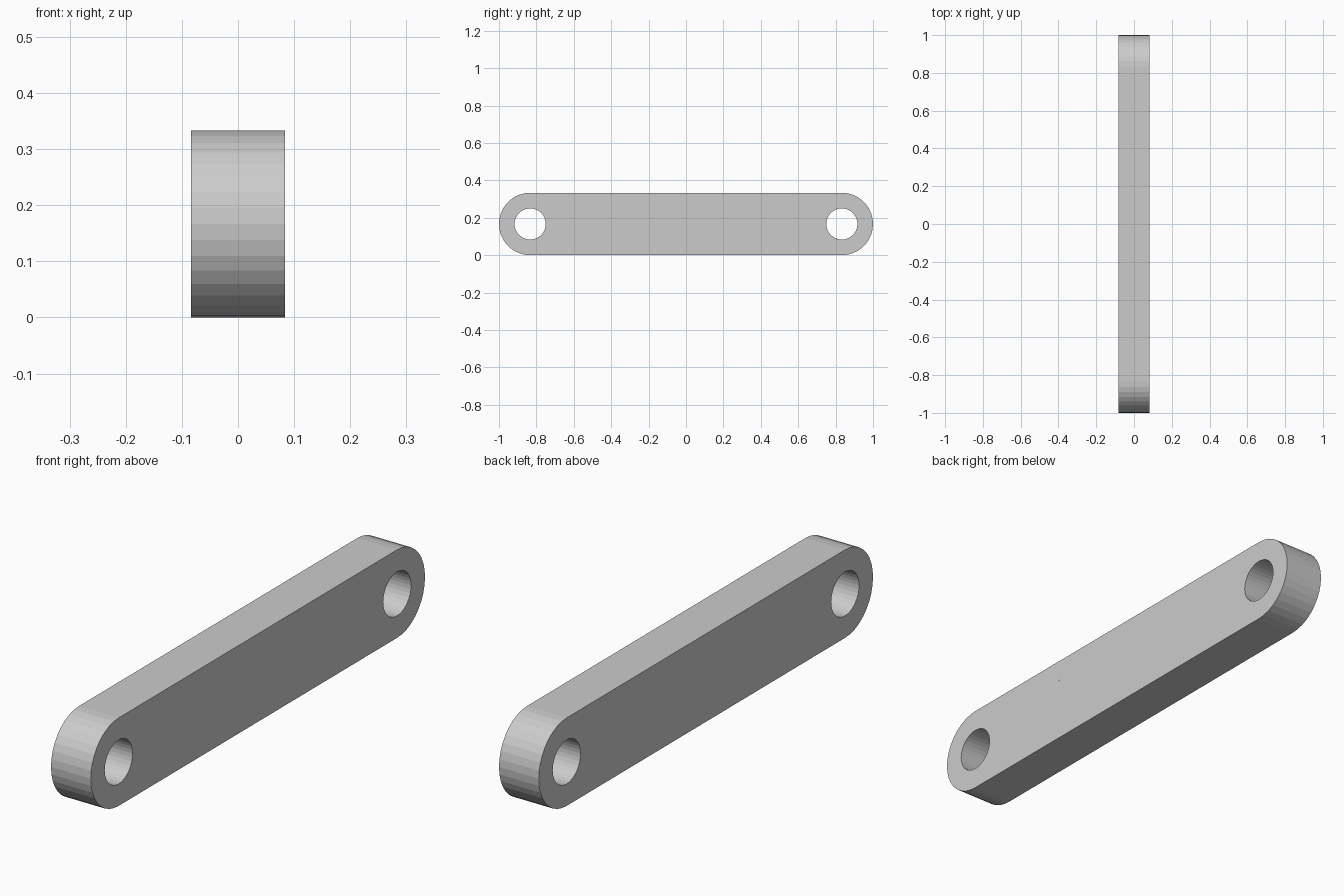
import bpy
from math import cos, sin, pi
from mathutils import Matrix

if "Cube" in bpy.data.objects:
    bpy.data.objects.remove(bpy.data.objects["Cube"])

R = 1 / 6            # end radius, half the bar height
HOLE = 1 / 12        # hole radius
PIVOT = 1 - R        # hole centre distance from the middle
THICK = 1 / 6
SIDES = 36


def arc(cx, radius, start, steps):
    return [(cx + radius * cos(start + 2 * pi * i / SIDES),
             radius * sin(start + 2 * pi * i / SIDES)) for i in range(steps)]


def add_loop(curve, pts):
    s = curve.splines.new('POLY')
    s.points.add(len(pts) - 1)
    for p, (x, y) in zip(s.points, pts):
        p.co = (x, y, 0, 1)
    s.use_cyclic_u = True


# Rounded bar outline with a round hole at each end
curve = bpy.data.curves.new("link_profile", 'CURVE')
curve.dimensions = '2D'
curve.fill_mode = 'BOTH'
curve.extrude = THICK / 2
half = SIDES // 2 + 1
add_loop(curve, arc(PIVOT, R, -pi / 2, half) + arc(-PIVOT, R, pi / 2, half))
for side in (-1, 1):
    add_loop(curve, arc(side * PIVOT, HOLE, 0, SIDES))

# Turn the filled profile into a flat-faced mesh standing along y
helper = bpy.data.objects.new("link_profile", curve)
bpy.context.scene.collection.objects.link(helper)
bpy.context.view_layer.update()
mesh = bpy.data.meshes.new_from_object(
    helper.evaluated_get(bpy.context.evaluated_depsgraph_get()))
bpy.data.objects.remove(helper)
mesh.transform(Matrix.Translation((0, 0, R))
               @ Matrix.Rotation(pi / 2, 4, 'Z') @ Matrix.Rotation(pi / 2, 4, 'X'))
mesh.shade_flat()
bar = bpy.data.objects.new("link_bar", mesh)
bpy.context.scene.collection.objects.link(bar)

# Join the caps to the walls
weld = bar.modifiers.new("weld", 'WELD')
weld.merge_threshold = 0.0005
